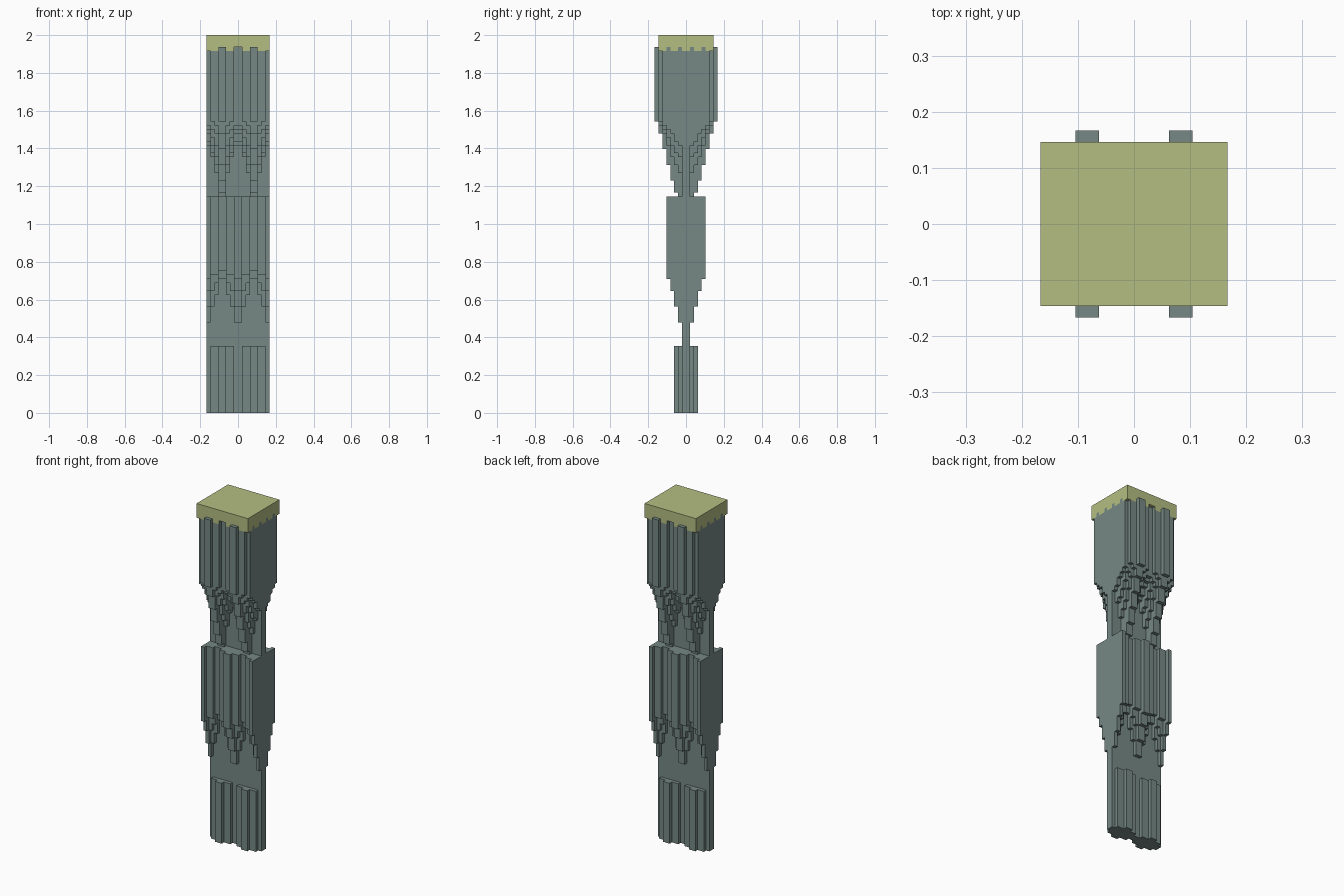
import bpy, bmesh, math

cube = bpy.data.objects.get("Cube")
if cube:
    bpy.data.objects.remove(cube, do_unlink=True)

U = 1 / 48            # one block
HALF_W = 8            # half width in blocks


def material(name, rgb):
    m = bpy.data.materials.new(name)
    m.use_nodes = True
    m.diffuse_color = (*rgb, 1)
    m.node_tree.nodes["Principled BSDF"].inputs["Base Color"].default_value = (*rgb, 1)
    return m


stone = material("grey_green_stone", (0.18, 0.25, 0.235))
moss = material("olive_top", (0.455, 0.515, 0.225))

# Each rib list: heights where a column steps out one more block,
# ordered from the rib centre outwards
BASE_DEPTH = (3, 2, 2, 1)
MIDDLE_STEPS = ((23, 27, 31, 34), (27, 31, 35), (30, 33, 35), (34, 36))
UPPER_STEPS = ((55, 56, 59, 63, 67, 71, 74), (61, 63, 65, 68, 71, 73),
               (65, 66, 68, 70, 72, 74), (68, 69, 71, 72, 73))
BASE_TOP, MIDDLE_TOP, SHAFT_TOP, CAP_TOP = 17, 55, 93, 96


def depth(col, z):
    """Half thickness of the shaft at a column and height."""
    if not (0 <= col < 2 * HALF_W and 0 <= z < SHAFT_TOP):
        return 0
    c = col % 8
    near = 3 - c if c < 4 else c - 4      # distance from ribs at the quarter points
    if z < BASE_TOP:
        return BASE_DEPTH[near]
    if z < MIDDLE_TOP:
        return 1 + sum(z >= s for s in MIDDLE_STEPS[3 - near])
    return 1 + sum(z >= s for s in UPPER_STEPS[near])


def finish(bm, name, mats):
    bmesh.ops.remove_doubles(bm, verts=bm.verts, dist=U / 100)
    bmesh.ops.dissolve_limit(bm, angle_limit=math.radians(1), verts=bm.verts,
                             edges=bm.edges, delimit={'MATERIAL'})
    me = bpy.data.meshes.new(name)
    bm.to_mesh(me)
    bm.free()
    for m in mats:
        me.materials.append(m)
    ob = bpy.data.objects.new(name, me)
    bpy.context.collection.objects.link(ob)
    return ob


def build_shaft():
    bm = bmesh.new()

    def quad(points, flip, mat=0):
        if flip:
            points = points[::-1]
        f = bm.faces.new([bm.verts.new((x * U, y * U, z * U)) for x, y, z in points])
        f.material_index = mat

    for col in range(2 * HALF_W):
        x = col - HALF_W
        for z in range(SHAFT_TOP):
            d = depth(col, z)
            # front and back skins, with short moss drips under the cap
            drip = int(z == SHAFT_TOP - 1 and d == 7)
            for y in (-d, d):
                quad([(x, y, z), (x + 1, y, z), (x + 1, y, z + 1), (x, y, z + 1)], y > 0, drip)
            for y in range(-d, d):
                # side skins
                for step, px in ((-1, x), (1, x + 1)):
                    e = depth(col + step, z)
                    if not -e <= y < e:
                        edge = px in (-HALF_W, HALF_W)
                        mat = int(edge and z == SHAFT_TOP - 1 and y not in (-5, -2, 1, 4))
                        quad([(px, y, z), (px, y + 1, z), (px, y + 1, z + 1), (px, y, z + 1)],
                             step < 0, mat)
                # undersides and ledges
                for step, pz in ((-1, z), (1, z + 1)):
                    e = depth(col, z + step)
                    if not -e <= y < e:
                        quad([(x, y, pz), (x + 1, y, pz), (x + 1, y + 1, pz), (x, y + 1, pz)],
                             step < 0)
    finish(bm, "ribbed_shaft", (stone, moss))


def box(name, x0, x1, y0, y1, z0, z1, mat):
    bm = bmesh.new()
    bmesh.ops.create_cube(bm, size=1)
    for v in bm.verts:
        v.co = [(lo if c < 0 else hi) * U
                for c, lo, hi in zip(v.co, (x0, y0, z0), (x1, y1, z1))]
    return finish(bm, name, (mat,))


build_shaft()

# Cap slab and its four corner drips
box("moss_cap", -8, 8, -7, 7, SHAFT_TOP, CAP_TOP, moss)
for side, x in (("right", -8), ("left", 7)):
    for end, y in (("front", -7), ("back", 6)):
        box(f"cap_drip_{end}_{side}", x, x + 1, y, y + 1, SHAFT_TOP - 1, SHAFT_TOP, moss)
